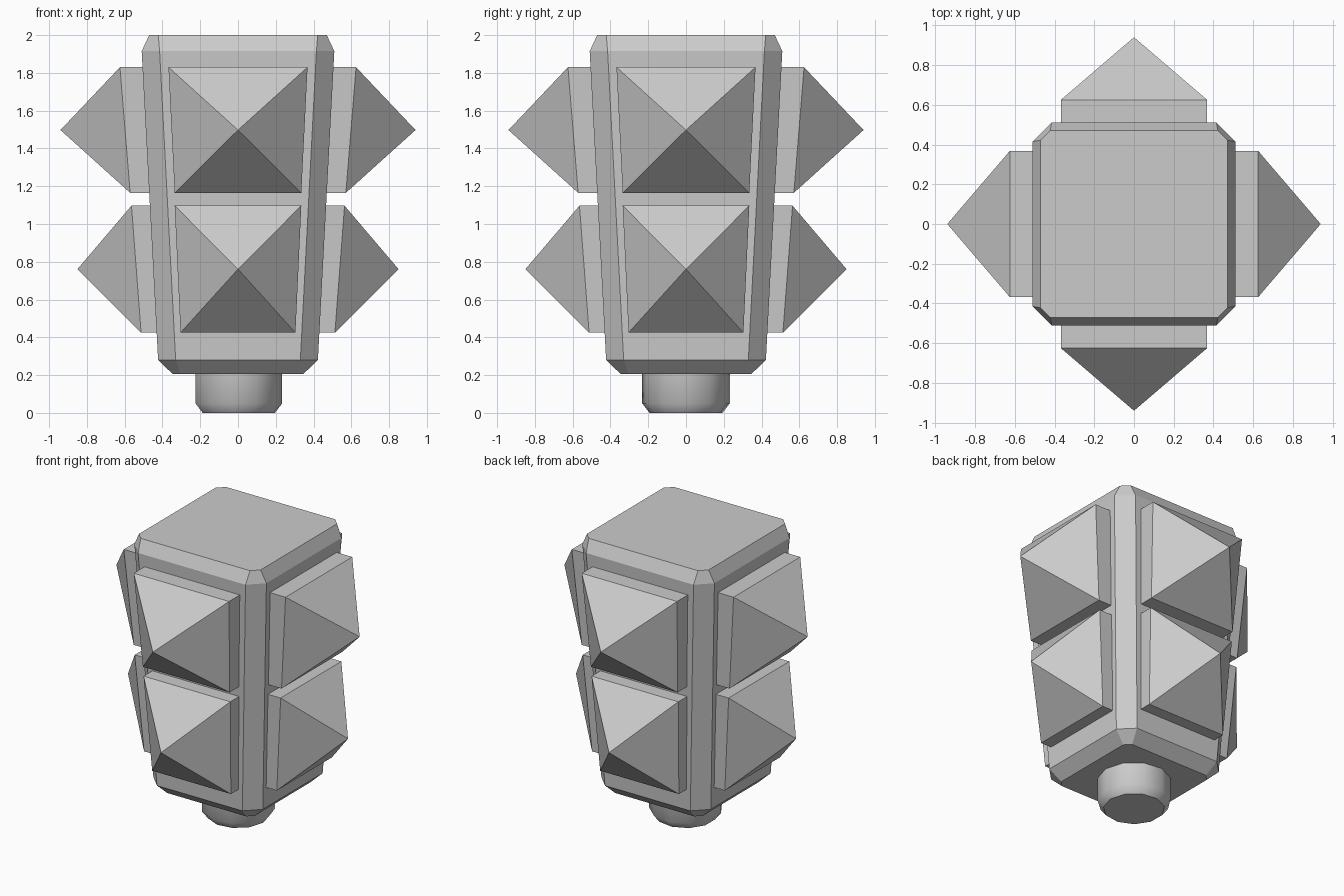
import bpy, bmesh
from math import sin, cos, pi
from mathutils import Matrix

if "Cube" in bpy.data.objects:
    bpy.data.objects.remove(bpy.data.objects["Cube"])


def make_object(name, bm):
    bmesh.ops.recalc_face_normals(bm, faces=bm.faces)
    mesh = bpy.data.meshes.new(name)
    bm.to_mesh(mesh)
    bm.free()
    obj = bpy.data.objects.new(name, mesh)
    bpy.context.collection.objects.link(obj)
    return obj


def loft(name, rings):
    """Join rings of points with quads and cap both ends."""
    bm = bmesh.new()
    loops = [[bm.verts.new(p) for p in ring] for ring in rings]
    n = len(loops[0])
    for a, b in zip(loops, loops[1:]):
        for i in range(n):
            bm.faces.new((a[i], a[(i + 1) % n], b[(i + 1) % n], b[i]))
    bm.faces.new(loops[0])
    bm.faces.new(loops[-1])
    return make_object(name, bm)


def chamfered_square(z, half, inner):
    quarter = [(half, -inner), (half, inner)]
    points = []
    for _ in range(4):
        points += [(x, y, z) for x, y in quarter]
        quarter = [(-y, x) for x, y in quarter]
    return points


def circle(z, radius, sides=11):
    return [(radius * cos(2 * pi * i / sides), radius * sin(2 * pi * i / sides), z)
            for i in range(sides)]


def stud(name, z0, z1, half0, half1, out0, out1, apex, turn):
    """Block with a pyramid tip, following the taper of the head."""
    bm = bmesh.new()

    def ring(d0, d1):
        return [bm.verts.new(p) for p in ((-half0, -d0, z0), (half0, -d0, z0),
                                          (half1, -d1, z1), (-half1, -d1, z1))]
    back = ring(out0 - 0.16, out1 - 0.16)
    front = ring(out0, out1)
    tip = bm.verts.new((0, -apex, (z0 + z1) / 2))
    bm.faces.new(back)
    for i in range(4):
        j = (i + 1) % 4
        bm.faces.new((back[i], back[j], front[j], front[i]))
        bm.faces.new((front[i], front[j], tip))
    bm.transform(Matrix.Rotation(turn * pi / 2, 4, 'Z'))
    return make_object(name, bm)


# Tapered head with chamfered edges
loft("head", [chamfered_square(0.205, 0.345, 0.305),
              chamfered_square(0.28, 0.423, 0.33),
              chamfered_square(1.915, 0.51, 0.415),
              chamfered_square(2.0, 0.47, 0.422)])

# Round handle stub
stub = loft("handle_stub", [circle(0, 0.195), circle(0.05, 0.234), circle(0.26, 0.234)])
bpy.context.view_layer.objects.active = stub
stub.select_set(True)
bpy.ops.object.shade_smooth_by_angle(angle=0.7)

# Two rows of pyramid studs on all four sides
for turn, side in enumerate(("front", "right", "back", "left")):
    stud(side + "_upper_stud", 1.165, 1.83, 0.335, 0.368, 0.571, 0.625, 0.94, turn)
    stud(side + "_lower_stud", 0.425, 1.097, 0.304, 0.335, 0.513, 0.564, 0.85, turn)
